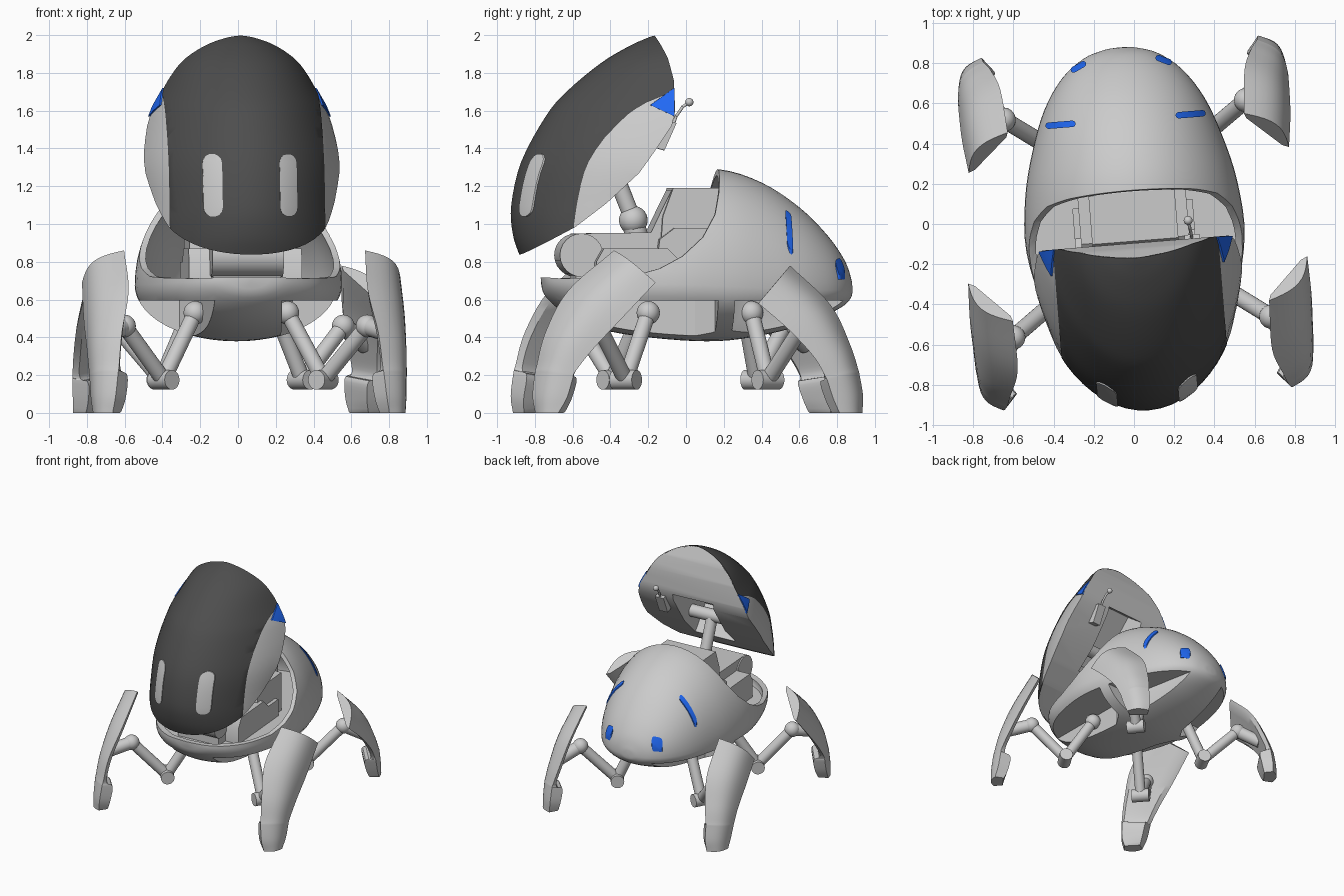
import bpy, bmesh
from math import sin, cos, pi, radians
from mathutils import Vector, Matrix

if "Cube" in bpy.data.objects:
    bpy.data.objects.remove(bpy.data.objects["Cube"])

YAW = radians(4.6)  # whole robot is turned slightly


def new_obj(name, bm, mat=None):
    bmesh.ops.recalc_face_normals(bm, faces=bm.faces)
    me = bpy.data.meshes.new(name)
    bm.to_mesh(me)
    bm.free()
    ob = bpy.data.objects.new(name, me)
    bpy.context.collection.objects.link(ob)
    if mat:
        me.materials.append(mat)
    return ob


def material(name, rgb):
    m = bpy.data.materials.new(name)
    m.diffuse_color = (*rgb, 1)
    m.use_nodes = True
    m.node_tree.nodes["Principled BSDF"].inputs["Base Color"].default_value = m.diffuse_color
    return m


def spline(pts, n):
    """Catmull-Rom through tuples of any length."""
    v = [Vector(p) for p in pts]
    v = [v[0] * 2 - v[1]] + v + [v[-1] * 2 - v[-2]]
    out = []
    for i in range(1, len(v) - 2):
        a, b, c, d = v[i - 1:i + 3]
        for k in range(n):
            t = k / n
            out.append((b * 2 + (c - a) * t + (a * 2 - b * 5 + c * 4 - d) * t * t
                        + (b * 3 - a - c * 3 + d) * t ** 3) * 0.5)
    return out + [v[-2]]


def loft(name, rings, mat=None):
    bm = bmesh.new()
    vs = [[bm.verts.new(p) for p in r] for r in rings]
    n = len(rings[0])
    for r, q in zip(vs, vs[1:]):
        for i in range(n):
            bm.faces.new((r[i], r[(i + 1) % n], q[(i + 1) % n], q[i]))
    bm.faces.new(vs[0])
    bm.faces.new(vs[-1])
    return new_obj(name, bm, mat)


def prism(name, pts, axis, lo, hi):
    """Extrude a 2D outline along x (y,z), y (x,z) or z (x,y)."""
    f = {'x': lambda a, b, t: (t, a, b), 'y': lambda a, b, t: (a, t, b), 'z': lambda a, b, t: (a, b, t)}[axis]
    return loft(name, [[f(a, b, t) for a, b in pts] for t in (lo, hi)])


def boolean(ob, cutter, op='DIFFERENCE'):
    m = ob.modifiers.new('cut', 'BOOLEAN')
    m.object, m.operation, m.solver = cutter, op, 'EXACT'
    bpy.context.view_layer.update()
    dg = bpy.context.evaluated_depsgraph_get()
    me = bpy.data.meshes.new_from_object(ob.evaluated_get(dg))
    ob.modifiers.clear()
    ob.data = me
    bpy.data.objects.remove(cutter)
    return ob


def scale_about(ob, c, s):
    c = Vector(c)
    ob.data.transform(Matrix.Translation(c) @ Matrix.Scale(s, 4) @ Matrix.Translation(-c))
    return ob


def ball(name, p, r):
    bm = bmesh.new()
    bmesh.ops.create_uvsphere(bm, u_segments=24, v_segments=14, radius=r, matrix=Matrix.Translation(p))
    return new_obj(name, bm)


def rod(name, a, b, r):
    a, b = Vector(a), Vector(b)
    m = Matrix.Translation((a + b) / 2) @ (b - a).to_track_quat('Z', 'Y').to_matrix().to_4x4()
    bm = bmesh.new()
    bmesh.ops.create_cone(bm, cap_ends=True, segments=24, radius1=r, radius2=r, depth=(b - a).length, matrix=m)
    return new_obj(name, bm)


def pill(cx, cy, length, width, ang):
    r, h = width / 2, (length - width) / 2
    pts = [(r * cos(t) + (h if i < 8 else -h), r * sin(t))
           for i, t in enumerate([-pi / 2 + pi * k / 7 for k in range(8)] + [pi / 2 + pi * k / 7 for k in range(8)])]
    return [(cx + x * cos(ang) - y * sin(ang), cy + x * sin(ang) + y * cos(ang)) for x, y in pts]


BODY = [(-.77, .02, .72, .735, .70), (-.74, .19, .70, .83, .61), (-.6, .37, .69, 1.0, .5), (-.4, .475, .68, 1.15, .43),
        (-.1, .545, .68, 1.27, .39), (.17, .53, .67, 1.29, .38), (.4, .475, .66, 1.22, .41), (.6, .40, .65, 1.09, .46),
        (.75, .30, .65, .94, .52), (.84, .185, .65, .81, .57), (.875, .08, .65, .715, .61), (.882, .015, .65, .67, .635)]
HEAD = [(.74, -.84, .36, -.5), (.84, -.885, .45, -.42), (.95, -.92, .50, -.27), (1.1, -.928, .53, -.1),
        (1.33, -.875, .555, .08), (1.57, -.745, .495, .11), (1.7, -.635, .43, .1), (1.85, -.455, .335, .05),
        (1.94, -.305, .222, 0), (1.985, -.205, .115, -.05), (2.0, -.16, .02, -.14)]
RING = [2 * pi * i / 56 for i in range(56)]


def egg(name, s=1, mat=None):
    rings = [[(w * cos(t), y, zc + sin(t) * (zt - zc if sin(t) > 0 else zc - zb)) for t in RING]
             for y, w, zc, zt, zb in spline(BODY, 4)]
    return scale_about(loft(name, rings, mat), (0, .06, .72), s)


def dome(name, s=1, mat=None):
    rings = [[(w * sin(t), yc - (yc - yf) * cos(t), z) for t in RING] for z, yf, w, yc in spline(HEAD, 4)]
    return scale_about(loft(name, rings, mat), (0, -.3, 1.35), s)


def patch(name, base, cutter, mat=None):
    """Thin raised inlay that follows a curved hull."""
    return boolean(boolean(base(name, 1.012, mat), cutter, 'INTERSECT'), base('inner', .985))


blue = material('blue', (.015, .14, .9))
dark = material('dark_grey', (.075, .075, .075))

# Body: egg hull, hollow above the floor, opened at front top, notched at the hips
body = egg('body_shell')
cavity = boolean(egg('cavity', .94), prism('top', [(-1, .66), (1.2, .66), (1.2, 1.6), (-1, 1.6)], 'x', -1, 1), 'INTERSECT')
boolean(body, cavity)
boolean(body, prism('opening', [(-1, .735), (-.69, .712), (-.5, .715), (-.33, .722), (-.18, .765), (-.06, .83), (.05, .93),
                                (.12, 1.05), (.15, 1.17), (.17, 1.3), (.17, 1.5), (-1, 1.5)], 'x', -1, 1))
for s in (1, -1):
    front = [(.16, -.95), (.23, .03), (.3, .13), (.8, .13), (.8, -.95)]
    rear = [(.16, .95), (.23, .32), (.3, .22), (.8, .22), (.8, .95)]
    for plan in (front, rear):
        boolean(body, prism('notch', [(x * s, y) for x, y in plan], 'z', .2, .595))
    # Blue stripes on the back
    side = 'right' if s > 0 else 'left'
    patch(side + '_upper_stripe', egg, prism('p', pill(.325 * s, .522, .15, .032, 0), 'z', .8, 1.4), blue)
    patch(side + '_lower_stripe', egg, prism('p', pill(.213 * s, .802, .085, .03, -.45 * s), 'z', .705, 1.4), blue)

# Machinery inside the opening
prism('inner_block', [(-.6, .64), (-.6, .95), (-.2, .955), (-.15, 1.06), (-.09, 1.18), (.15, 1.185), (.3, 1.0), (.3, .64)],
      'x', -.18, .18)
prism('inner_backrest', [(-.15, .9), (-.14, 1.04), (-.085, 1.19), (.16, 1.19), (.2, 1.165), (.2, .9)], 'x', -.215, .215)
rod('front_roller', (-.19, -.57, .835), (.19, -.57, .835), .115)
for s in (1, -1):
    prism('side_rail', [(-.5, .65), (-.5, .8), (-.46, .87), (-.12, .87), (-.05, .8), (.1, .8), (.1, .65)],
          'x', s * .17, s * .3)
    prism('side_console', [(-.2, .65), (-.16, .92), (-.08, .98), (.2, .98), (.2, .65)], 'x', s * .17, s * .27)

# Head: half egg with visor, eyes, cheek markers
RIM = [(-1.1, .73), (-1.1, 2.1), (-.22, 2.1), (-.17, 2.0), (-.12, 1.88), (-.095, 1.76), (-.095, 1.6), (-.115, 1.52),
       (-.19, 1.41), (-.29, 1.27), (-.46, 1.11), (-.62, .985), (-.88, .84)]
head = boolean(dome('head_shell', .995), prism('rim', RIM, 'x', -1, 1), 'INTERSECT')
boolean(head, prism('recess', [(0, 1.5), (-.25, 1.68), (-.6, 1.3), (-.35, 1.0)], 'x', -.18, .18))
visor = boolean(dome('visor', 1.0, dark), prism('rim', RIM, 'x', -.413, .413), 'INTERSECT')
boolean(visor, dome('inner', .985))
for s in (1, -1):
    side = 'right' if s > 0 else 'left'
    patch(side + '_eye', dome, prism('p', pill(.202 * s, 1.205, .335, .098, pi / 2), 'y', -1.3, -.5))
    patch(side + '_cheek_marker', dome, prism('p', [(-.225, 1.63), (-.095, 1.72), (-.1, 1.57)], 'x', s * .3, s * .8), blue)

# Neck arm and antenna
rod('neck_base', (0, -.25, .9), (0, -.28, 1.0), .06)
ball('neck_ball', (0, -.28, 1.02), .076)
rod('neck_arm', (0, -.28, 1.02), (0, -.4, 1.32), .045)
rod('neck_pin', (-.18, -.4, 1.32), (.18, -.4, 1.32), .05)
prism('antenna_plate', [(-.21, 1.41), (-.11, 1.54), (-.075, 1.535), (-.14, 1.39)], 'x', .245, .32)
mast = [(.282, -.1, 1.5), (.28, -.075, 1.57), (.275, -.04, 1.62), (.27, -.004, 1.645)]
for a, b in zip(mast, mast[1:]):
    rod('antenna_mast', a, b, .008)
ball('antenna_tip', mast[-1], .022)

# Legs: rows are inner edge xyz, outer edge xyz, thickness (top to foot)
FRONT = [(.64, -.434, .86, .847, -.23, .69, .015), (.635, -.675, .65, .853, -.41, .5, .02),
         (.68, -.80, .43, .848, -.56, .34, .025), (.70, -.85, .25, .844, -.655, .22, .03),
         (.706, -.86, .21, .842, -.67, .18, .085), (.72, -.873, .09, .838, -.70, .08, .085), (.735, -.86, 0, .83, -.745, 0, .07)]
REAR = [(.59, .505, .78, .80, .32, .58, .015), (.61, .72, .57, .82, .48, .44, .02),
        (.65, .82, .36, .825, .61, .3, .025), (.68, .86, .23, .825, .67, .2, .03),
        (.685, .867, .2, .825, .685, .17, .085), (.69, .885, .09, .82, .715, .08, .085), (.70, .88, 0, .815, .75, 0, .07)]


def leg(tag, s, rails, hip, knee, ankle):
    hip, knee, ankle = [Vector((p[0] * s, p[1], p[2])) for p in (hip, knee, ankle)]
    rows = spline(rails, 5)
    rings, N = [], 10
    for i, r in enumerate(rows):
        a, b = Vector((r[0] * s, r[1], r[2])), Vector((r[3] * s, r[4], r[5]))
        lo, hi = rows[max(i - 1, 0)], rows[min(i + 1, len(rows) - 1)]
        d = hi - lo
        tan = Vector(((d[0] + d[3]) * s, d[1] + d[4], d[2] + d[5]))
        n = (b - a).cross(tan).normalized()
        if n.x * s < 0:
            n = -n
        bulge = .19 * (b - a).length
        outer = [a.lerp(b, k / N) + n * bulge * sin(pi * k / N) for k in range(N + 1)]
        # nearly flat inner face
        ring = outer + [a.lerp(b, k / N) - n * r[6] for k in (9, 7, 5, 3, 1)]
        for p in ring:
            p.z = max(p.z, 0) if i < len(rows) - 1 else 0
        rings.append(ring)
        if i == 9:
            mid = (a + b) / 2
    loft(tag + '_leg_shell', rings)
    side = (ankle - hip).cross(Vector((0, 0, 1))).normalized() * .07
    ball(tag + '_hip_ball', hip, .062)
    rod(tag + '_upper_strut', hip, knee, .042)
    rod(tag + '_knee', knee - side, knee + side, .052)
    rod(tag + '_lower_strut', knee, ankle, .042)
    ball(tag + '_ankle_ball', ankle, .06)
    rod(tag + '_shell_mount', ankle, mid, .05)


for s, side in ((1, 'right'), (-1, 'left')):
    leg('front_' + side, s, FRONT, (.245, -.22, .53), (.425, -.355, .175), (.644, -.515, .46))
    leg('rear_' + side, s, REAR, (.23, .33, .53), (.375, .405, .175), (.605, .57, .46))

# Turn everything and shade
for ob in bpy.data.objects:
    ob.data.transform(Matrix.Rotation(YAW, 4, 'Z'))
    ob.select_set(True)
bpy.context.view_layer.objects.active = body
bpy.ops.object.shade_smooth_by_angle(angle=radians(30))
